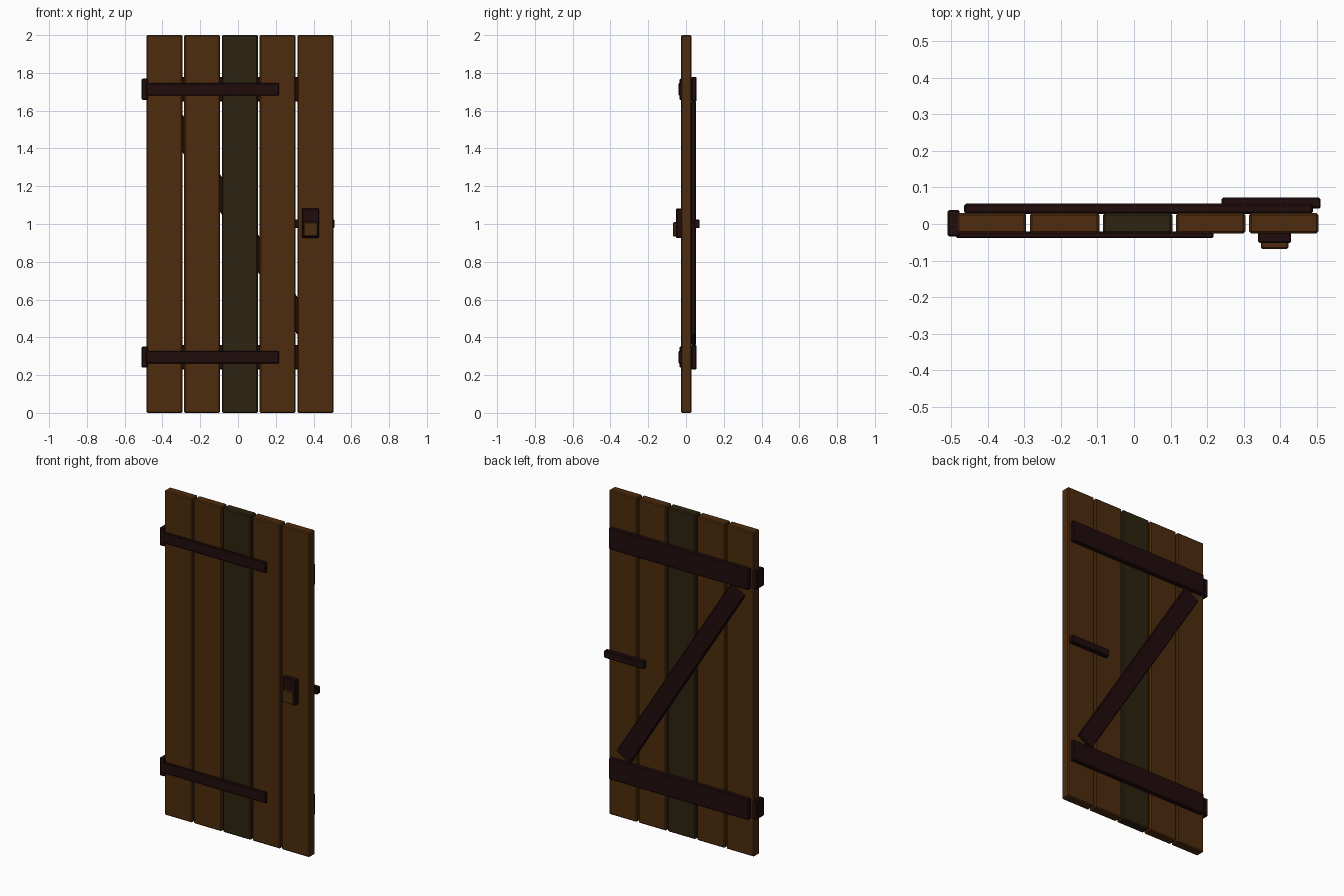
import bpy
import math

cube = bpy.data.objects.get("Cube")
if cube:
    bpy.data.objects.remove(cube, do_unlink=True)


def make_material(name, rgb):
    mat = bpy.data.materials.new(name)
    mat.use_nodes = True
    colour = (*rgb, 1.0)
    mat.diffuse_color = colour
    for node in mat.node_tree.nodes:
        if node.type == 'BSDF_PRINCIPLED':
            node.inputs["Base Color"].default_value = colour
    return mat


brown = make_material("brown wood", (0.075, 0.025, 0.004))
olive = make_material("weathered wood", (0.026, 0.017, 0.005))
dark = make_material("dark wood", (0.0145, 0.0037, 0.0037))


def box(name, xs, ys, zs, mat, bevel=0.005, tilt=0.0):
    """Chamfered box spanning the given ranges, turned about y by tilt."""
    spans = (xs, ys, zs)
    centre = [(a + b) / 2 for a, b in spans]
    size = [b - a for a, b in spans]
    bpy.ops.mesh.primitive_cube_add(size=1, location=centre)
    obj = bpy.context.object
    obj.name = name
    for v in obj.data.vertices:
        v.co = [c * s for c, s in zip(v.co, size)]
    obj.rotation_euler.y = tilt
    obj.data.materials.append(mat)
    mod = obj.modifiers.new("chamfer", 'BEVEL')
    mod.width = bevel
    mod.segments = 1
    return obj


# Upright planks
for i in range(5):
    left = -0.485 + 0.2 * i
    box(f"plank_{i + 1}", (left, left + 0.19), (-0.026, 0.03), (0, 2),
        olive if i == 2 else brown, 0.006)

# Back battens with matching hinge straps and hinge blocks
for level, z in (("lower", 0.295), ("upper", 1.713)):
    box(f"{level}_batten", (-0.465, 0.49), (0.028, 0.056),
        (z - 0.065, z + 0.065), dark)
    box(f"{level}_hinge_strap", (-0.487, 0.217), (-0.039, -0.02),
        (z - 0.033, z + 0.033), dark, 0.004)
    box(f"{level}_hinge_block", (-0.51, -0.477), (-0.034, 0.038),
        (z - 0.056, z + 0.056), dark, 0.004)

# Diagonal brace between the battens
box("diagonal_brace", (-0.048, 0.058), (0.028, 0.053), (0.273, 1.737),
    dark, tilt=-math.atan(1 / 1.59))

# Latch bar, handle plate and grip
box("latch_bar", (0.24, 0.51), (0.042, 0.072), (0.978, 1.024), dark, 0.004)
box("handle_plate", (0.34, 0.43), (-0.052, -0.022), (0.926, 1.082), dark, 0.004)
box("handle_grip", (0.347, 0.423), (-0.068, -0.048), (0.934, 1.01), brown, 0.004)
